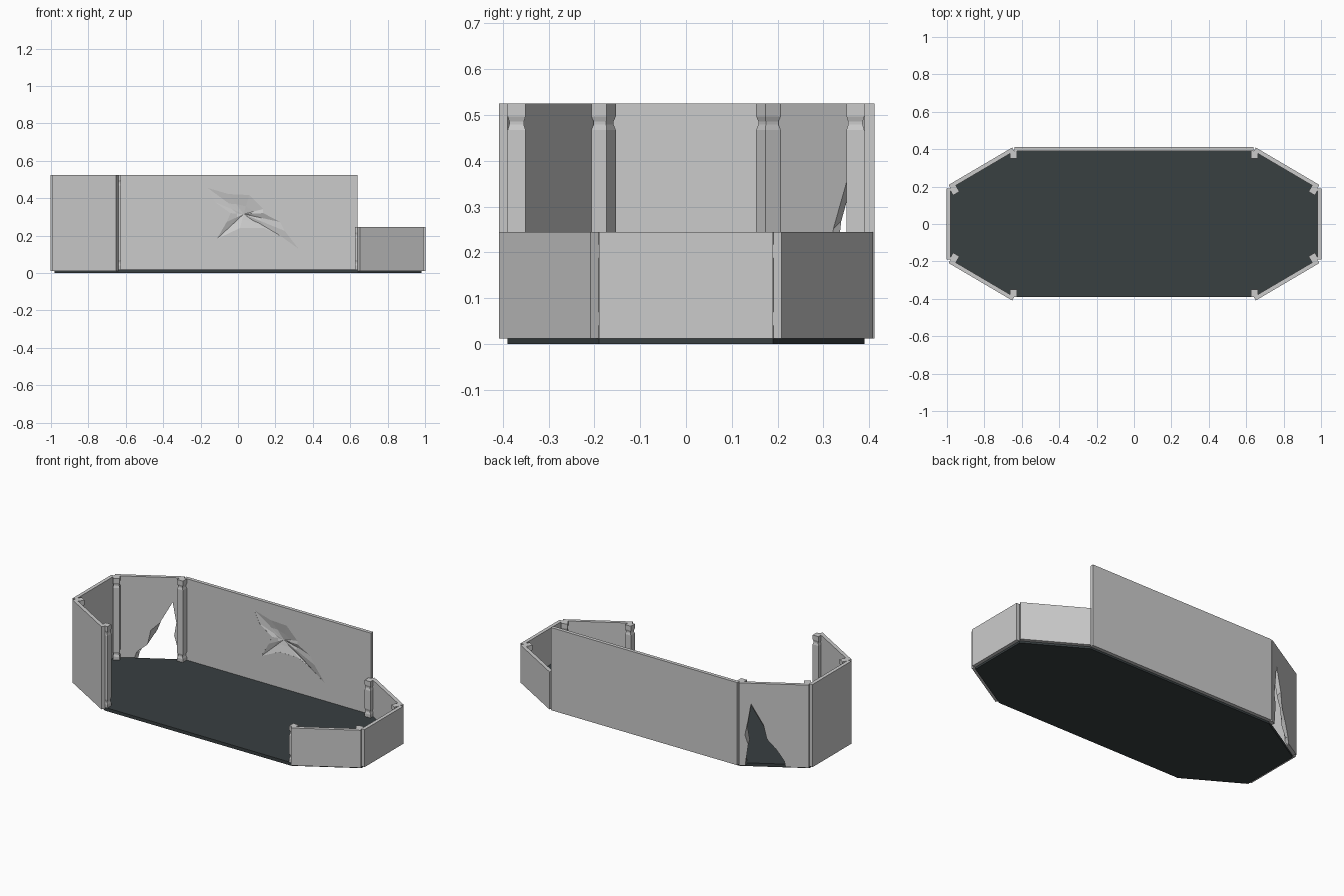
import bpy, bmesh, math
from mathutils import Vector, Matrix

if "Cube" in bpy.data.objects:
    bpy.data.objects.remove(bpy.data.objects["Cube"])

TOP, LOW, BASE, T = 0.525, 0.245, 0.012, 0.022


def loft(name, rings, mat=None):
    """Closed solid through rings of equal point count, capped at both ends."""
    bm = bmesh.new()
    vs = [[bm.verts.new(p) for p in r] for r in rings]
    n = len(vs[0])
    for a, b in zip(vs, vs[1:]):
        for i in range(n):
            j = (i + 1) % n
            if len(set(map(tuple, (v.co for v in b)))) == 1:
                bm.faces.new((a[i], a[j], b[0]))
            else:
                bm.faces.new((a[i], a[j], b[j], b[i]))
    bm.faces.new(vs[0])
    if len(set(map(tuple, (v.co for v in vs[-1])))) > 1:
        bm.faces.new(vs[-1])
    bmesh.ops.delete(bm, geom=[v for v in bm.verts if not v.link_faces], context='VERTS')
    bmesh.ops.recalc_face_normals(bm, faces=bm.faces)
    me = bpy.data.meshes.new(name)
    bm.to_mesh(me)
    bm.free()
    ob = bpy.data.objects.new(name, me)
    bpy.context.collection.objects.link(ob)
    if mat:
        me.materials.append(mat)
    return ob


def cut(ob, cutter):
    m = ob.modifiers.new("cut", 'BOOLEAN')
    m.operation, m.solver, m.object = 'DIFFERENCE', 'EXACT', cutter
    bpy.context.view_layer.update()
    me = bpy.data.meshes.new_from_object(ob.evaluated_get(bpy.context.evaluated_depsgraph_get()))
    ob.modifiers.clear()
    ob.data = me
    bpy.data.objects.remove(cutter)


def wall(name, a, b, top):
    """Panel whose inner face runs from a to b, thickened outward."""
    a, b = Vector(a), Vector(b)
    d = (b - a).normalized()
    n = Vector((d.y, -d.x))
    if n.dot(a + b) < 0:
        n = -n
    quad = [a, b, b + n * T, a + n * T]
    return loft(name, [[(p.x, p.y, z) for p in quad] for z in (BASE, top)])


def post(name, x, y, rot, top):
    """Square post with a notched neck at head and foot."""
    prof = [(0, .0195), (.028, .0195), (.039, .016), (.046, .016), (.058, .0195)]
    levels = [(BASE + h, r) for h, r in prof] + [(top - h, r) for h, r in reversed(prof)]
    M = Matrix.Translation((x, y, 0)) @ Matrix.Rotation(rot, 4, 'Z')
    return loft(name, [[M @ Vector((sx * r, sy * r, z)) for sx, sy in
                        ((-1, -1), (1, -1), (1, 1), (-1, 1))] for z, r in levels])


# dark octagonal floor
dark = bpy.data.materials.new("dark_floor")
dark.diffuse_color = (.04, .05, .053, 1)
dark.use_nodes = True
dark.node_tree.nodes["Principled BSDF"].inputs["Base Color"].default_value = dark.diffuse_color
octagon = [(-.64, -.39), (.64, -.39), (.98, -.19), (.98, .19),
           (.64, .39), (-.64, .39), (-.98, .19), (-.98, -.19)]
loft("floor", [[(x, y, z) for x, y in octagon] for z in (0, .02)], dark)

# wall panels and posts: tall on the left, low on the right, front open
back = wall("back_wall", (-.64, .39), (.64, .39), TOP)
for side, sx, top in (("left", -1, TOP), ("right", 1, LOW)):
    wall(side + "_end_wall", (sx * .98, -.19), (sx * .98, .19), top)
    for end, sy in (("front", -1), ("back", 1)):
        w = wall(f"{end}_{side}_angled_wall", (sx * .98, sy * .19), (sx * .64, sy * .39), top)
        if side == "left" and end == "back":
            broken = w
        post(f"{end}_{side}_corner_post", sx * .644, sy * .37, 0, top)
        post(f"{end}_{side}_end_post", sx * .96, sy * .18, -sx * sy * math.radians(30.5), top)

# jagged break through the back left panel: (distance along panel, height)
inner = [(.25, -.01), (.31, .055), (.46, .10), (.51, .195), (.66, .25), (.83, .37),
         (.88, .25), (.85, .17), (.90, .09), (.90, -.01)]
outer = [(.33, -.01), (.36, .05), (.49, .13), (.60, .18), (.65, .27), (.83, .40),
         (.87, .30), (.92, .20), (.87, .14), (.92, -.01)]
A, D = Vector((-.98, .19)), Vector((.34, .20))
N = Vector((-.507, .862))
rings = []
for off, pts in ((-.002, inner), (T + .002, outer)):
    rings.append([((A + D * u + N * off).x, (A + D * u + N * off).y, z) for u, z in pts])
cut(broken, loft("break_cutter", rings))

# faceted impact dent in the back wall
outline = [(-.163, .455), (-.05, .422), (.06, .417), (.135, .342), (.135, .32), (.225, .273),
           (.25, .225), (.325, .128), (.225, .20), (.14, .24), (.01, .24), (-.113, .182),
           (-.06, .273), (-.04, .32), (-.125, .38)]
c = Vector((.03, .315))
mid = []
for i, p in enumerate(outline):
    q = c + (Vector(p) - c) * (.5 if i % 2 else .4)
    mid.append((q.x, .390 + (.013 if i % 2 else .009), q.y))
cut(back, loft("dent_cutter", [[(x, .38, z) for x, z in outline],
                               [(x, .3905, z) for x, z in outline],
                               mid, [(c.x, .406, c.y)] * len(outline)]))
